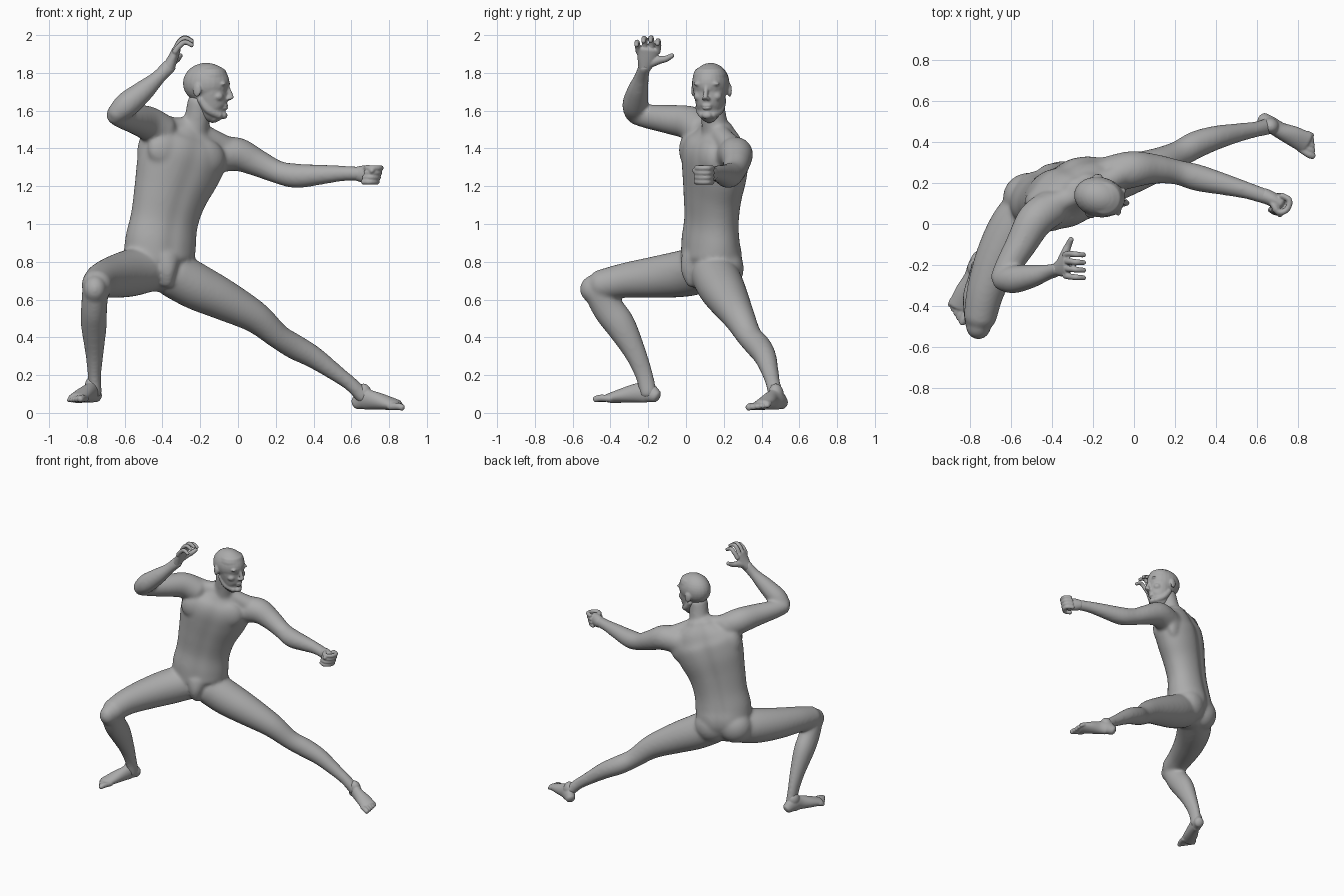
import bpy, bmesh, math
from mathutils import Vector as V, Matrix

grey = bpy.data.materials.new("clay grey")
grey.diffuse_color = (0.41, 0.41, 0.41, 1)


def spline(p, i, t):
    """Catmull-Rom between stations i and i+1."""
    g = lambda k: p[max(0, min(len(p) - 1, k))]
    return [0.5 * (2 * b + (c - a) * t + (2 * a - 5 * b + 4 * c - d) * t * t
            + (3 * b - a - 3 * c + d) * t ** 3)
            for a, b, c, d in zip(g(i - 1), g(i), g(i + 1), g(i + 2))]


def tube(bm, stations, side=(1, 0, 0), groove=(0, 0), n=24, steps=5):
    """Loft ellipses along a path. Station: x, y, z, half width[, half depth]."""
    st = [tuple(s) if len(s) == 5 else tuple(s) + (s[3],) for s in stations]
    pts = [spline(st, i, k / steps) for i in range(len(st) - 1) for k in range(steps)]
    pts.append(list(st[-1]))
    pos = [V(p[:3]) for p in pts]
    secs = []
    for i, p in enumerate(pts):
        t = (pos[min(i + 1, len(pos) - 1)] - pos[max(i - 1, 0)]).normalized()
        secs.append((pos[i], t, p[3], p[4]))

    def cap(sec, sign):                                  # rounded end
        c, t, a, b = sec
        h = min(a, b) * 0.6 * sign
        return [(c + t * h * o, t, a * s, b * s) for o, s in ((.5, .87), (.87, .5), (1, .1))]
    secs = cap(secs[0], -1)[::-1] + secs + cap(secs[-1], 1)
    rings = []
    for c, t, a, b in secs:
        u = V(side) - t * V(side).dot(t)
        u.normalize()
        w = t.cross(u)
        ring = []
        for k in range(n):
            th = 2 * math.pi * k / n
            r = 1 - groove[0] * math.exp(-((th - math.pi / 2) / .2) ** 2) \
                  - groove[1] * math.exp(-((th - 3 * math.pi / 2) / .2) ** 2)
            ring.append(bm.verts.new(c + (u * a * math.cos(th) + w * b * math.sin(th)) * r))
        rings.append(ring)
    for r, s in zip(rings, rings[1:]):
        for k in range(n):
            bm.faces.new((r[k], r[(k + 1) % n], s[(k + 1) % n], s[k]))
    bm.faces.new(rings[0][::-1])
    bm.faces.new(rings[-1])


def ball(bm, c, r, yaw=0, roll=0):
    m = Matrix.Translation(c) @ Matrix.Rotation(yaw, 4, 'Z') @ Matrix.Rotation(roll, 4, 'Y') \
        @ Matrix.Diagonal((*r, 1))
    bmesh.ops.create_uvsphere(bm, u_segments=24, v_segments=16, radius=1, matrix=m)


def skin(name, bm, voxel, smooth, matrix=None):
    """Fuse overlapping parts into one smooth skin."""
    if matrix:
        bm.transform(matrix)
    me = bpy.data.meshes.new(name)
    bm.to_mesh(me)
    bm.free()
    ob = bpy.data.objects.new(name, me)
    bpy.context.collection.objects.link(ob)
    m = ob.modifiers.new("fuse", 'REMESH')
    m.mode, m.voxel_size = 'VOXEL', voxel
    m = ob.modifiers.new("soften", 'SMOOTH')
    m.factor, m.iterations = 0.5, smooth
    dg = bpy.context.evaluated_depsgraph_get()
    ob.data = bpy.data.meshes.new_from_object(ob.evaluated_get(dg))
    ob.modifiers.clear()
    ob.data.materials.clear()
    ob.data.materials.append(grey)
    for p in ob.data.polygons:
        p.use_smooth, p.material_index = True, 0


YAW = math.radians(25.5)                  # chest turn
L = (.9, .43, -.15)                       # across the shoulders

# Torso, neck and shoulder slopes
b = bmesh.new()
tube(b, [(-.40, .12, .71, .13, .11), (-.415, .135, .80, .187, .152), (-.41, .13, .90, .197, .144),
         (-.39, .135, 1.02, .189, .132), (-.36, .14, 1.15, .205, .14), (-.32, .15, 1.28, .237, .154),
         (-.285, .155, 1.38, .245, .152), (-.265, .165, 1.45, .205, .118), (-.25, .165, 1.51, .11, .08)],
     L, groove=(.11, .05), n=64)
tube(b, [(-.25, .17, 1.42, .085), (-.22, .15, 1.54, .069), (-.2, .135, 1.65, .067)])
tube(b, [(-.23, .16, 1.53, .05), (-.33, .12, 1.51, .055), (-.45, .07, 1.53, .07)], (0, 0, 1))
tube(b, [(-.23, .16, 1.51, .05), (-.14, .2, 1.45, .055), (-.04, .26, 1.385, .07)], (0, 0, 1))
ball(b, (-.175, .118, 1.35), (.115, .06, .1), YAW, .15)         # chest muscles
ball(b, (-.372, .035, 1.39), (.115, .06, .1), YAW, .15)
ball(b, (-.362, .195, .765), (.125, .108, .125), YAW)           # buttocks
ball(b, (-.52, .14, .775), (.12, .108, .12), YAW)
ball(b, (-.17, .262, 1.33), (.1, .055, .12), YAW)               # shoulder blades
ball(b, (-.38, .168, 1.39), (.1, .055, .12), YAW)
ball(b, (-.455, .105, 1.38), (.08, .075, .13), YAW)             # side of the back
tube(b, [(-.385, .05, .83, .09, .07), (-.385, .045, .76, .06, .075), (-.385, .06, .69, .04, .06)], L)

# Raised arm
tube(b, [(-.40, .08, 1.49, .09), (-.48, .02, 1.535, .09), (-.55, -.1, 1.555, .076),
         (-.61, -.2, 1.568, .064), (-.65, -.272, 1.58, .053)], (0, 0, 1))
tube(b, [(-.65, -.272, 1.577, .051), (-.59, -.27, 1.63, .068), (-.50, -.255, 1.705, .057),
         (-.42, -.235, 1.778, .039), (-.36, -.218, 1.84, .033, .041)], (0, 1, 0))
# Extended arm
tube(b, [(-.12, .24, 1.36, .09), (-.01, .265, 1.37, .09), (.1, .268, 1.325, .073),
         (.21, .252, 1.275, .061), (.31, .225, 1.255, .065), (.45, .19, 1.262, .052),
         (.56, .16, 1.268, .041), (.65, .13, 1.266, .038)], (0, 0, 1))
# Bent leg: thigh, kneecap, shin
tube(b, [(-.46, .12, .77, .125), (-.57, 0, .74, .125), (-.655, -.15, .72, .112),
         (-.72, -.32, .702, .093), (-.75, -.46, .675, .08)], (0, 0, 1))
ball(b, (-.757, -.495, .655), (.062, .067, .072))
tube(b, [(-.755, -.465, .65, .07, .08), (-.762, -.41, .55, .069, .084), (-.763, -.345, .46, .068, .081),
         (-.76, -.27, .32, .049, .059), (-.76, -.222, .2, .036, .048), (-.757, -.198, .1, .037, .046)])
# Stretched leg: thigh through to ankle
tube(b, [(-.34, .15, .735, .125), (-.22, .185, .668, .123), (-.08, .225, .6, .109),
         (.09, .28, .508, .085), (.21, .335, .407, .067), (.3, .385, .35, .067),
         (.4, .42, .295, .059), (.52, .447, .21, .045), (.6, .462, .15, .039),
         (.665, .478, .085, .042)], (0, 0, 1))
ball(b, (.19, .31, .425), (.06, .055, .055))
skin("body", b, .01, 14)

# Head, built facing +x then turned
b = bmesh.new()
ball(b, (-.003, 0, .005), (.125, .098, .108))
tube(b, [(.02, 0, .05, .089, .09), (.02, 0, -.03, .087, .09), (.022, 0, -.09, .077, .09),
         (.035, 0, -.14, .062, .076), (.055, 0, -.172, .04, .048)], (0, 1, 0))
tube(b, [(.104, 0, .005, .011), (.122, 0, -.04, .012), (.134, 0, -.072, .014)], (0, 1, 0))   # nose
for h in (-.113, -.127):
    ball(b, (.101, 0, h), (.014, .026, .0075))                # lips
ball(b, (.09, 0, -.165), (.022, .028, .02))                   # chin
for s in (-1, 1):
    ball(b, (.094, .036 * s, .002), (.02, .036, .013), -.35 * s)  # brow
    ball(b, (.091, .036 * s, -.028), (.012, .018, .009))          # eye
    ball(b, (.07, .048 * s, -.065), (.03, .028, .025))            # cheekbone
    ball(b, (.121, .013 * s, -.077), (.013, .009, .009))          # nostril
    ball(b, (-.033, .097 * s, -.032), (.024, .011, .036), .3 * s)   # ear
    tube(b, [(-.02, .062 * s, -.08, .02), (.02, .054 * s, -.135, .022), (.075, .025 * s, -.165, .02)],
         (0, 0, 1))                                               # jaw line
skin("head", b, .006, 5, Matrix.Translation((-.165, .13, 1.74)) @ Matrix.Rotation(math.radians(-12), 4, 'Z'))

# Open hand with curled fingers
b = bmesh.new()
tube(b, [(-.37, -.22, 1.825, .034, .034), (-.348, -.208, 1.87, .05, .028),
         (-.325, -.2, 1.925, .06, .022)], (0, 1, 0))
for y, up in ((-.256, -.02), (-.219, 0), (-.182, .003), (-.145, -.013)):
    tube(b, [(-.335, y * .9 - .02, 1.91, .016), (-.312, y, 1.96 + up, .015),
             (-.28, y - .003, 1.983 + up, .014), (-.242, y - .006, 1.965 + up, .012)], (0, 1, 0), n=12)
tube(b, [(-.355, -.19, 1.85, .024), (-.335, -.14, 1.868, .021), (-.32, -.105, 1.875, .017),
         (-.305, -.072, 1.893, .013)], (0, 0, 1), n=12)
skin("open_hand", b, .005, 2)

# Fist
b = bmesh.new()
c, d, s, up = V((.70, .112, 1.26)), V((.86, -.51, 0)), V((-.51, -.86, 0)), V((.08, .14, .98))
tube(b, [(.63, .14, 1.266, .038, .036), (.67, .122, 1.264, .047, .036), (.71, .1, 1.26, .048, .033)], (0, 0, 1))
for k in range(4):
    o = c + up * (.037 - .025 * k) - d * .006 * k
    tube(b, [(*(o + d * f + s * g), .0145) for f, g in
             ((0, -.026), (.045, -.026), (.06, .012), (.042, .046), (.005, .048))], up, n=12)
tube(b, [(*(c + d * f + s * g + up * h), .015) for f, g, h in
         ((-.03, .02, .03), (.01, .045, .04), (.045, .055, .02))], d, n=12)    # thumb
skin("fist", b, .005, 3)


def foot(name, heel, angle, length, big, roll=0):
    """Foot along +x from the heel; big toe on the +y (1) or -y (-1) side."""
    b = bmesh.new()
    tube(b, [(.03, 0, .04, .034, .036), (.075, 0, .06, .038, .056), (.13, .004 * big, .057, .04, .05),
             (.2, 0, .044, .05, .039), (.27, 0, .03, .054, .026)], (0, 1, 0))
    ball(b, (.078, 0, .095), (.042, .038, .05))               # ankle
    for k in range(5):
        y, r = big * (.042 - .0215 * k), .019 - .0014 * k
        e = .34 - .013 * k
        tube(b, [(.25, y * .9, .028, r), (e - .035, y, .03, r), (e - .01, y, r + .004, r * .9)],
             (0, 1, 0), n=12)
    f = length / .34
    skin(name, b, .005, 4, Matrix.Translation(heel) @ Matrix.Rotation(math.radians(angle), 4, 'Z')
         @ Matrix.Rotation(math.radians(roll), 4, 'X') @ Matrix.Diagonal((f, 1, 1, 1)))


foot("front_foot", (-.74, -.13, .048), -112, .372, 1)
foot("back_foot", (.605, .53, .012), -29, .34, -1, 10)
